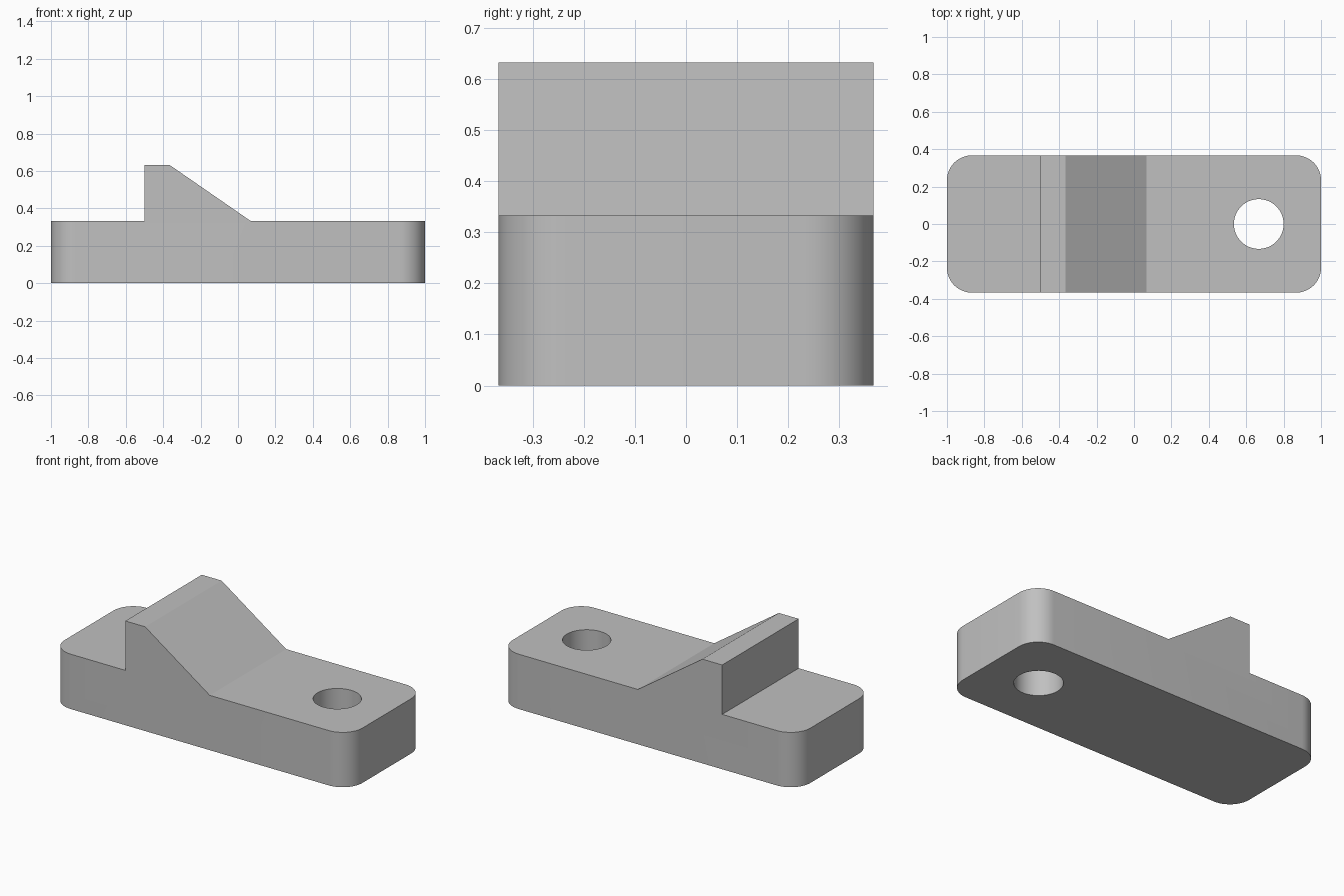
import bpy, bmesh, math

default = bpy.data.objects.get("Cube")
if default:
    bpy.data.objects.remove(default, do_unlink=True)

HALF_LENGTH, HALF_WIDTH, BASE_TOP, RIDGE_TOP = 1.0, 0.367, 0.333, 0.633
CORNER_RADIUS = 0.133
HOLE_X, HOLE_RADIUS = 0.667, 0.133

grey = bpy.data.materials.new("plain_grey")
grey.use_nodes = True
colour = (0.53, 0.53, 0.53, 1)
grey.diffuse_color = colour
grey.node_tree.nodes["Principled BSDF"].inputs["Base Color"].default_value = colour


def add_object(name, bm):
    mesh = bpy.data.meshes.new(name)
    bm.to_mesh(mesh)
    bm.free()
    obj = bpy.data.objects.new(name, mesh)
    bpy.context.collection.objects.link(obj)
    mesh.materials.append(grey)
    return obj


# Block: side profile with the wedge stop, extruded across the width
profile = [(-HALF_LENGTH, 0), (HALF_LENGTH, 0), (HALF_LENGTH, BASE_TOP),
           (0.067, BASE_TOP), (-0.367, RIDGE_TOP), (-0.5, RIDGE_TOP),
           (-0.5, BASE_TOP), (-HALF_LENGTH, BASE_TOP)]
bm = bmesh.new()
side = bm.faces.new([bm.verts.new((x, -HALF_WIDTH, z)) for x, z in profile])
extruded = bmesh.ops.extrude_face_region(bm, geom=[side])["geom"]
bmesh.ops.translate(bm, vec=(0, 2 * HALF_WIDTH, 0),
                    verts=[v for v in extruded if isinstance(v, bmesh.types.BMVert)])

# Rounded upright corners
corners = [e for e in bm.edges
           if all(abs(v.co.x) > 0.99 for v in e.verts)
           and abs(e.verts[0].co.z - e.verts[1].co.z) > 0.1]
bmesh.ops.bevel(bm, geom=corners, offset=CORNER_RADIUS, segments=12,
                profile=0.5, affect='EDGES')
bmesh.ops.recalc_face_normals(bm, faces=bm.faces)
block = add_object("wedge_block", bm)

# Bolt hole through the long end
bm = bmesh.new()
bmesh.ops.create_cone(bm, cap_ends=True, segments=64, radius1=HOLE_RADIUS,
                      radius2=HOLE_RADIUS, depth=1)
cutter = add_object("hole_cutter", bm)
cutter.location = (HOLE_X, 0, BASE_TOP / 2)
cutter.hide_render = True
bpy.context.view_layer.update()

cut = block.modifiers.new("bolt_hole", 'BOOLEAN')
cut.object = cutter
cut.operation = 'DIFFERENCE'
cut.solver = 'EXACT'
bpy.ops.object.select_all(action='DESELECT')
block.select_set(True)
bpy.context.view_layer.objects.active = block
bpy.ops.object.modifier_apply(modifier=cut.name)
bpy.data.objects.remove(cutter, do_unlink=True)

bpy.ops.object.shade_smooth_by_angle(angle=math.radians(30))
